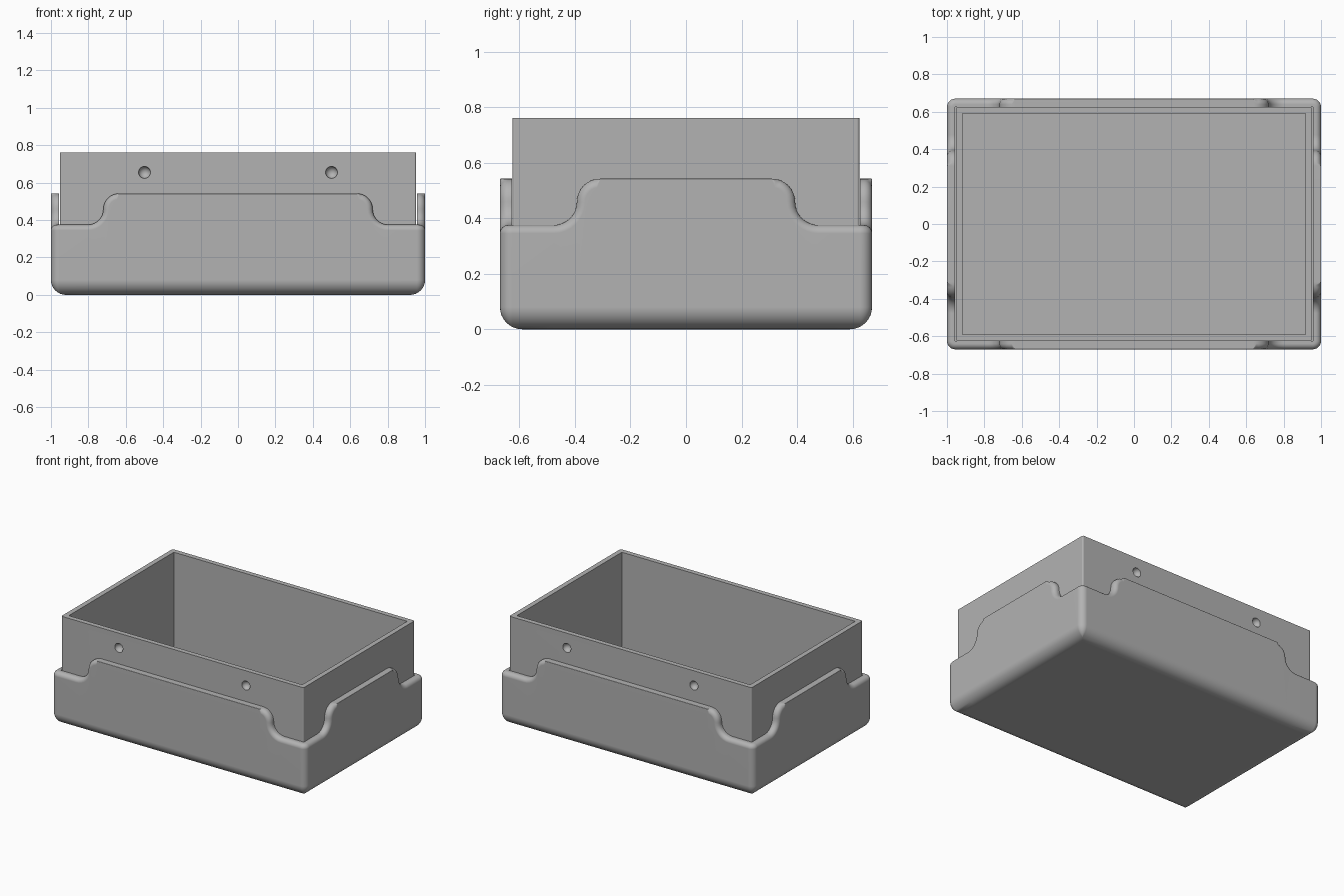
import bpy, bmesh
from math import sin, cos, pi
from mathutils import Vector, Matrix

cube = bpy.data.objects.get("Cube")
if cube:
    bpy.data.objects.remove(cube, do_unlink=True)

grey = bpy.data.materials.new("plain grey")
grey.use_nodes = True
GREY = (0.45, 0.45, 0.45, 1)
grey.diffuse_color = GREY
grey.node_tree.nodes["Principled BSDF"].inputs["Base Color"].default_value = GREY

HX, HY = 1.0, 0.67           # half sizes of the tray
WALL = 0.044                 # tray wall, also the corner radius
LOW, HIGH = 0.375, 0.542     # rim heights
BOTTOM_R, RIM_R = 0.08, 0.03
FLOOR = 0.035
STEPS = 8


def make_object(name, bm):
    bmesh.ops.recalc_face_normals(bm, faces=bm.faces)
    mesh = bpy.data.meshes.new(name)
    bm.to_mesh(mesh)
    bm.free()
    obj = bpy.data.objects.new(name, mesh)
    bpy.context.collection.objects.link(obj)
    mesh.materials.append(grey)
    return obj


def smooth(obj):
    bpy.ops.object.select_all(action="DESELECT")
    obj.select_set(True)
    bpy.context.view_layer.objects.active = obj
    bpy.ops.object.shade_smooth_by_angle(angle=pi / 5)
    obj.modifiers.new("face weighted normals", "WEIGHTED_NORMAL").keep_sharp = True


def scallop(bend):
    """S-curve of the rim from low to high: (s, z, normal s, normal z, rim radius)."""
    rad = (HIGH - LOW) / 2
    mid = LOW + rad
    pts = []
    for i in range(STEPS + 1):
        a = -pi / 2 - i * pi / 2 / STEPS
        pts.append((bend + rad + rad * cos(a), mid + rad * sin(a), -cos(a), -sin(a), RIM_R))
    for i in range(1, STEPS + 1):
        a = i * pi / 2 / STEPS
        r = RIM_R if i < STEPS else 0.003
        pts.append((bend - rad + rad * cos(a), mid + rad * sin(a), cos(a), sin(a), r))
    return pts


def side_column(tangent, normal, reach, p):
    """Wall column on a straight side; returns point(depth, rim offset, height)."""
    s, z, ns, nz, r = p

    def point(d, o=0, h=None):
        along = s if h is not None else s - ns * o
        xy = normal * (reach - d) + tangent * along
        return Vector((xy.x, xy.y, h if h is not None else z - nz * o))
    return point, r


def corner_column(sx, sy, a):
    """Wall column on a rounded corner."""
    def point(d, o=0, h=None):
        m, k = max(WALL, d), max(WALL - d, 0)
        return Vector((sx * (HX - m) + k * cos(a), sy * (HY - m) + k * sin(a),
                       h if h is not None else LOW - o))
    return point, RIM_R


# Walk the tray wall anticlockwise: each side, then its following corner
columns = []
for k in range(4):
    turn = Matrix.Rotation(k * pi / 2, 2)
    tangent, normal = turn @ Vector((1, 0)), turn @ Vector((0, -1))
    reach, bend = (HY, 0.72) if k % 2 == 0 else (HX, 0.393)
    half = scallop(bend)
    run = [(-s, z, -ns, nz, r) for s, z, ns, nz, r in half] + half[::-1]
    columns += [side_column(tangent, normal, reach, p) for p in run]
    out = tangent + normal
    sx, sy = (1 if out.x > 0 else -1), (1 if out.y > 0 else -1)
    columns += [corner_column(sx, sy, (k - 1 + i / 6) * pi / 2) for i in range(7)]

# Tray with rounded bottom, scalloped rounded rim and inner wall
bm = bmesh.new()
grid = []
quarter = [i * pi / 2 / STEPS for i in range(STEPS + 1)]
for point, r in columns:
    col = [point(BOTTOM_R * (1 - sin(a)), h=BOTTOM_R * (1 - cos(a))) for a in quarter]
    col += [point(r * (1 - cos(a)), r * (1 - sin(a))) for a in quarter]
    col += [point(WALL), point(WALL, h=FLOOR)]
    grid.append([bm.verts.new(v) for v in col])
for i, col in enumerate(grid):
    nxt = grid[(i + 1) % len(grid)]
    for j in range(len(col) - 1):
        bm.faces.new((col[j], nxt[j], nxt[j + 1], col[j + 1]))
bm.faces.new([c[0] for c in grid])
bm.faces.new([c[-1] for c in grid])
bmesh.ops.remove_doubles(bm, verts=bm.verts, dist=0.0002)
tray = make_object("outer_tray", bm)
smooth(tray)

# Inner box, hollowed from the top
BX, BY, TOP, THICK = 0.953, 0.625, 0.76, 0.035
bm = bmesh.new()
bmesh.ops.create_cube(bm, size=1, matrix=Matrix.Translation((0, 0, (TOP + FLOOR) / 2))
                      @ Matrix.Diagonal((2 * BX, 2 * BY, TOP - FLOOR, 1)))
upright = [e for e in bm.edges if abs(e.verts[0].co.z - e.verts[1].co.z) > 0.1]
bmesh.ops.bevel(bm, geom=upright, offset=0.01, segments=3, profile=0.5, affect="EDGES")
box = make_object("inner_box", bm)

# Cutters: the cavity and the four round dimples in front and back
bm = bmesh.new()
base = FLOOR + THICK
bmesh.ops.create_cube(bm, size=1, matrix=Matrix.Translation((0, 0, (base + 1) / 2))
                      @ Matrix.Diagonal((2 * (BX - THICK), 2 * (BY - THICK), 1 - base, 1)))
for x in (-0.5, 0.5):
    for y in (-BY, BY):
        bmesh.ops.create_uvsphere(bm, u_segments=32, v_segments=16, radius=0.032,
                                  matrix=Matrix.Translation((x, y, 0.655)))
cutter = make_object("box_cutter", bm)
cutter.hide_render = True
cut = box.modifiers.new("cut", "BOOLEAN")
cut.object = cutter
cut.solver = "EXACT"
bpy.context.view_layer.objects.active = box
bpy.ops.object.modifier_apply(modifier=cut.name)
bpy.data.objects.remove(cutter, do_unlink=True)
smooth(box)
